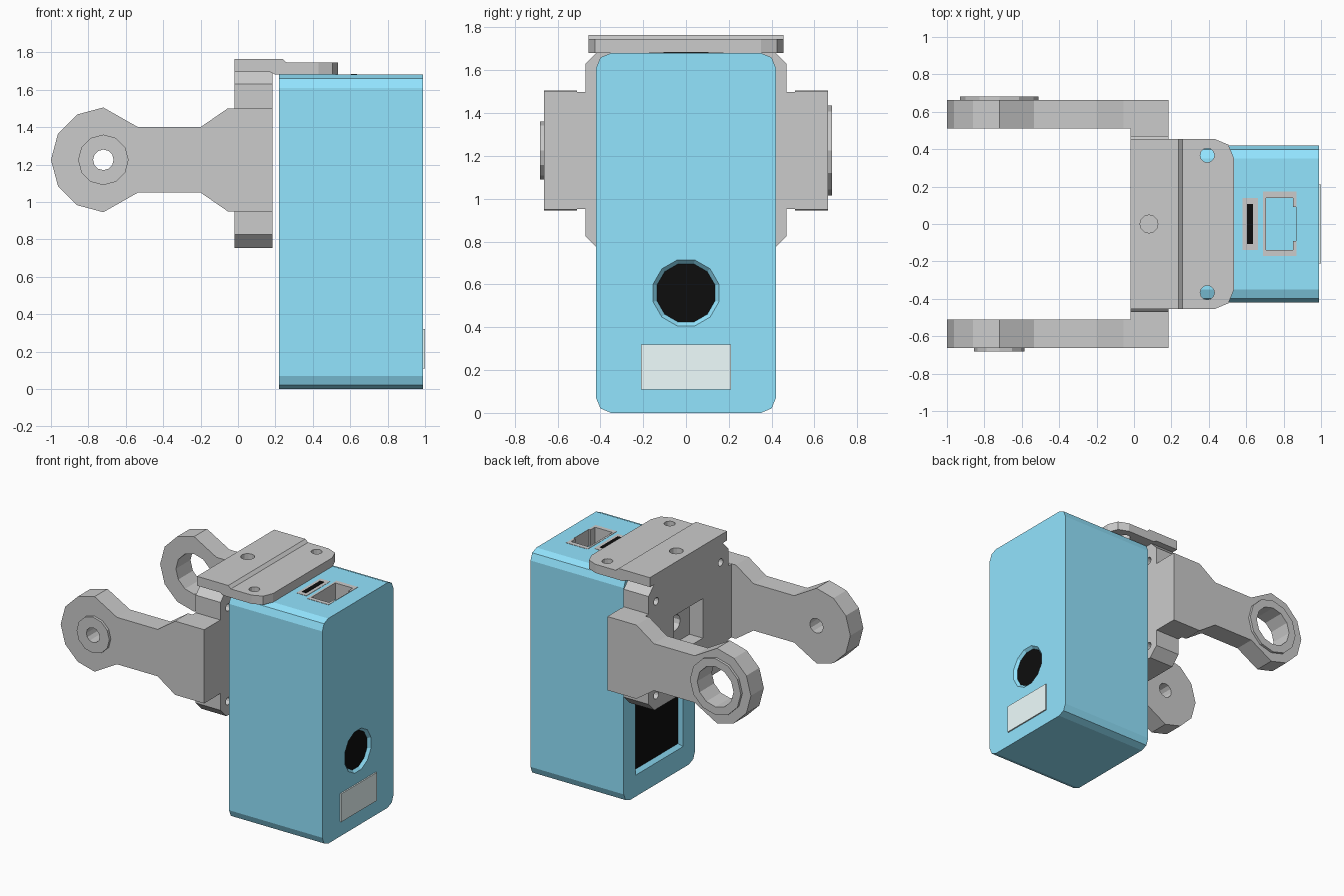
import bpy, bmesh
from math import sin, cos, pi
from mathutils import Vector

if "Cube" in bpy.data.objects:
    bpy.data.objects.remove(bpy.data.objects["Cube"])


def material(name, rgb):
    m = bpy.data.materials.new(name)
    m.diffuse_color = (*rgb, 1)
    m.use_nodes = True
    m.node_tree.nodes["Principled BSDF"].inputs["Base Color"].default_value = m.diffuse_color
    return m


BLUE = material("blue", (0.29, 0.78, 1.0))
BLACK = material("black", (0.004, 0.004, 0.004))
PALE = material("pale", (0.87, 1.0, 1.0))


def rect(u0, u1, v0, v1):
    return [(u0, v0), (u1, v0), (u1, v1), (u0, v1)]


def ngon(u, v, r, n=12, turn=0):
    return [(u + r * cos(2 * pi * i / n + turn), v + r * sin(2 * pi * i / n + turn)) for i in range(n)]


def prism(name, axis, lo, hi, pts, pts_hi=None, mat=None):
    """Loft a profile along an axis; pts_hi gives a tapered far end."""
    place = {"x": lambda u, v, t: (t, u, v), "y": lambda u, v, t: (u, t, v), "z": lambda u, v, t: (u, v, t)}[axis]
    bm = bmesh.new()
    a = [bm.verts.new(place(u, v, lo)) for u, v in pts]
    b = [bm.verts.new(place(u, v, hi)) for u, v in (pts_hi or pts)]
    bm.faces.new(a)
    bm.faces.new(b[::-1])
    for i in range(len(a)):
        j = (i + 1) % len(a)
        bm.faces.new((a[j], a[i], b[i], b[j]))
    bmesh.ops.recalc_face_normals(bm, faces=bm.faces)
    me = bpy.data.meshes.new(name)
    bm.to_mesh(me)
    bm.free()
    ob = bpy.data.objects.new(name, me)
    bpy.context.collection.objects.link(ob)
    if mat:
        me.materials.append(mat)
    return ob


def bevel_edges(ob, width, segments, test):
    bm = bmesh.new()
    bm.from_mesh(ob.data)
    edges = [e for e in bm.edges if test(e.verts[0].co, e.verts[1].co)]
    bmesh.ops.bevel(bm, geom=edges, offset=width, segments=segments, profile=0.5, affect="EDGES")
    bm.to_mesh(ob.data)
    bm.free()


def cut(ob, *args):
    """Subtract a prism from the object."""
    tool = prism("cutter", *args, mat=ob.data.materials[0] if ob.data.materials else None)
    tool.hide_render = True
    mod = ob.modifiers.new("cut", "BOOLEAN")
    mod.operation, mod.solver, mod.object = "DIFFERENCE", "EXACT", tool
    bpy.context.view_layer.objects.active = ob
    bpy.ops.object.modifier_apply(modifier=mod.name)
    bpy.data.objects.remove(tool)


# Housing: rounded along its four lengthwise edges
housing = prism("housing", "x", 0.22, 0.99, rect(-0.42, 0.42, 0, 1.68), None, BLUE)
bevel_edges(housing, 0.07, 2, lambda p, q: abs(p.x - q.x) > 0.1)

# Front lens opening and rear window, both with sloped rims
cut(housing, "x", 0.965, 0.995, ngon(0, 0.56, 0.136, 12, pi / 12), ngon(0, 0.56, 0.164, 12, pi / 12))
prism("lens", "x", 0.955, 0.97, ngon(0, 0.56, 0.142, 12, pi / 12), None, BLACK)
cut(housing, "x", 0.215, 0.25, rect(-0.285, 0.285, 0.155, 0.965), rect(-0.25, 0.25, 0.19, 0.93))
prism("rear_window", "x", 0.245, 0.26, rect(-0.255, 0.255, 0.185, 0.935), None, BLACK)
prism("front_label", "x", 0.98, 1.0, rect(-0.21, 0.21, 0.11, 0.32), None, PALE)

# Top sockets: a narrow slot and a notched port, each in a grey surround
port = [(0.705, -0.14), (0.85, -0.14), (0.85, -0.09), (0.865, -0.09),
        (0.865, 0.09), (0.85, 0.09), (0.85, 0.14), (0.705, 0.14)]
cut(housing, "z", 1.55, 1.75, rect(0.69, 0.868, -0.172, 0.175))
prism("port_floor", "z", 1.545, 1.56, rect(0.695, 0.865, -0.165, 0.165), None, BLUE)
surround = prism("port_surround", "z", 1.555, 1.682, rect(0.69, 0.868, -0.172, 0.175))
cut(surround, "z", 1.5, 1.75, port)
prism("slot_surround", "z", 1.66, 1.682, rect(0.58, 0.663, -0.14, 0.14))
prism("slot", "z", 1.66, 1.685, rect(0.603, 0.637, -0.106, 0.106), None, BLACK)

# Bracket back plate: chamfered corners, screw holes, square pocket with bore
plate = prism("bracket_plate", "x", -0.02, 0.185, rect(-0.47, 0.47, 0.755, 1.70))
bevel_edges(plate, 0.07, 1, lambda p, q: abs(p.x - q.x) > 0.1)
cut(plate, "x", -0.1, 0.09, rect(-0.17, 0.17, 1.075, 1.37))
cut(plate, "x", -0.1, 0.3, ngon(0, 1.225, 0.06))
for y in (-0.38, 0.38):
    for z in (0.86, 1.56):
        cut(plate, "x", -0.1, 0.3, ngon(y, z, 0.028))

# Top flange: stepped profile with rounded front corners
flange = prism("bracket_flange", "y", -0.455, 0.455,
               [(-0.02, 1.695), (0.17, 1.695), (0.2, 1.68), (0.535, 1.68),
                (0.535, 1.745), (0.26, 1.745), (0.238, 1.765), (-0.02, 1.765)])
bevel_edges(flange, 0.105, 2, lambda p, q: min(p.x, q.x) > 0.5 and abs(p.z - q.z) > 0.03)
for y in (-0.367, 0.367):
    cut(flange, "z", 1.6, 1.85, ngon(0.392, y, 0.038))
cut(flange, "z", 1.715, 1.85, ngon(0.08, 0, 0.048))

# Pivot arms: twelve-sided eye, narrow neck, wide root
PX, PZ, R = -0.72, 1.225, 0.28
eye = [(PX + R * cos(a), PZ + R * sin(a)) for a in (pi / 2 + i * pi / 6 for i in range(7))]
outline = [(0.185, 1.50), (-0.055, 1.50), (-0.20, 1.40), (-0.535, 1.40), *eye,
           (-0.535, 1.05), (-0.20, 1.05), (-0.055, 0.95), (0.185, 0.95)]
for side, label, boss_r, bore in ((-1, "near", 0.135, 0.055), (1, "far", 0.21, 0.15)):
    arm = prism(label + "_arm", "y", side * 0.51, side * 0.663, outline)
    boss = prism(label + "_boss", "y", side * 0.66, side * 0.682, ngon(PX, PZ, boss_r))
    for part in (arm, boss):
        cut(part, "y", side * 0.4, side * 0.8, ngon(PX, PZ, bore))
    prism(label + "_arm_root", "y", side * 0.46, side * 0.515, rect(-0.02, 0.184, 0.951, 1.499))
